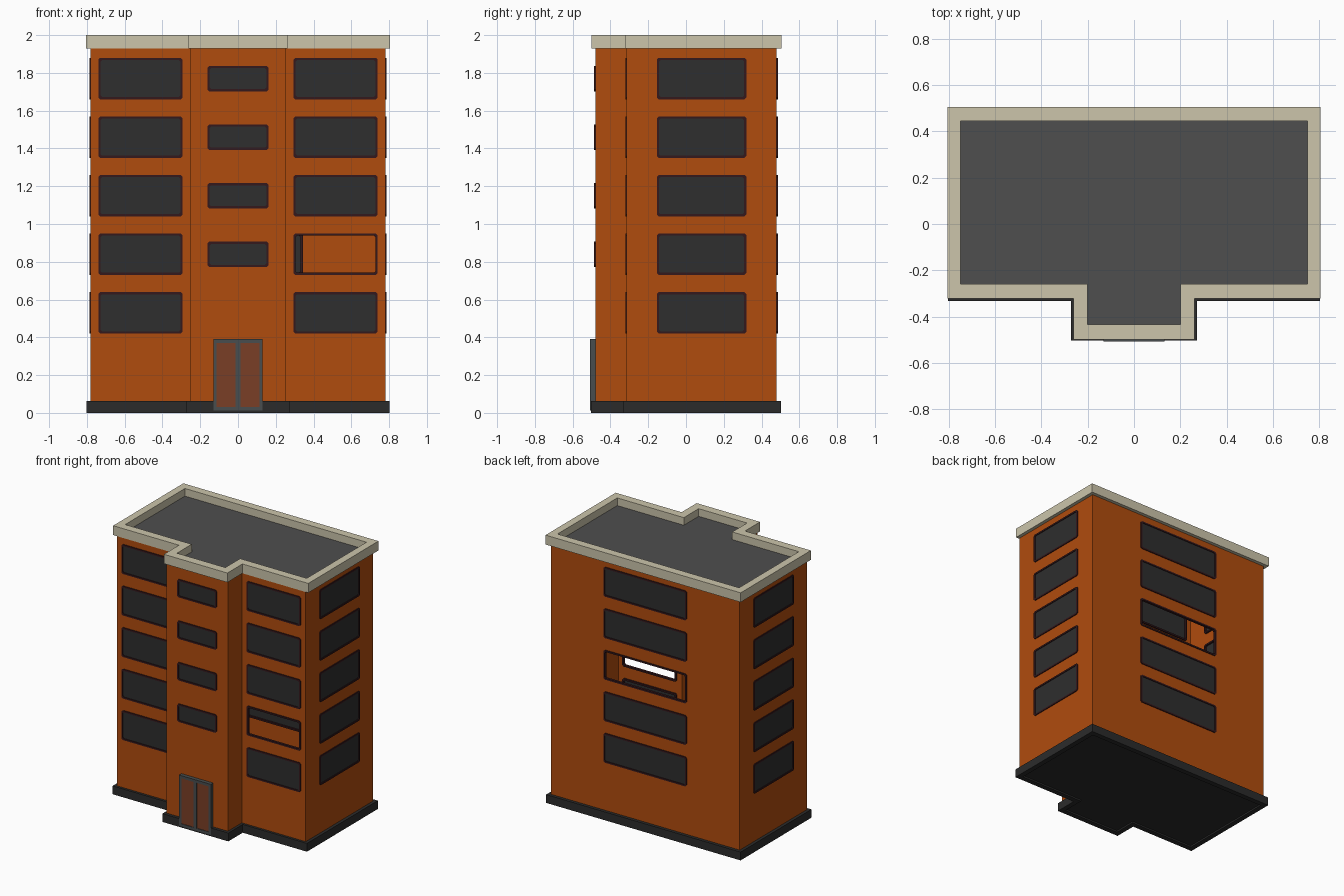
import bpy, bmesh
from mathutils import Vector

if "Cube" in bpy.data.objects:
    bpy.data.objects.remove(bpy.data.objects["Cube"])


def material(name, rgb):
    m = bpy.data.materials.new(name)
    lin = [(c / 255 / 12.92 if c < 10 else ((c / 255 + 0.055) / 1.055) ** 2.4) for c in rgb]
    m.diffuse_color = (*lin, 1)
    m.use_nodes = True
    m.node_tree.nodes["Principled BSDF"].inputs["Base Color"].default_value = m.diffuse_color
    return m


ORANGE = material("orange_wall", (176, 76, 13))
GLASS = material("dark_glass", (46, 46, 46))
FRAME = material("maroon_frame", (52, 24, 28))
BASE = material("charcoal_base", (43, 43, 43))
TRIM = material("beige_trim", (204, 197, 171))
ROOF = material("grey_roof", (78, 78, 78))
METAL = material("door_metal", (72, 77, 78))
PANEL = material("brown_door_glass", (122, 62, 38))


def finish(bm, name, mat):
    me = bpy.data.meshes.new(name)
    bm.to_mesh(me)
    bm.free()
    me.materials.append(mat)
    ob = bpy.data.objects.new(name, me)
    bpy.context.collection.objects.link(ob)
    return ob


def footprint(x, front, back, bx, bfront):
    """Counter-clockwise plan with a central bay at the front."""
    return [(-x, front), (-bx, front), (-bx, bfront), (bx, bfront),
            (bx, front), (x, front), (x, back), (-x, back)]


def ring(bm, outer, inner, place, lo, hi):
    """Closed band between two loops, extruded from lo to hi."""
    n = len(outer)
    loops = [[bm.verts.new(place(a, b, h)) for a, b in loop]
             for loop, h in ((outer, lo), (outer, hi), (inner, hi), (inner, lo))]
    for k in range(4):
        A, B = loops[k], loops[(k + 1) % 4]
        for i in range(n):
            j = (i + 1) % n
            bm.faces.new((A[i], A[j], B[j], B[i]))


def plan(a, b, h):
    return Vector((a, b, h))


def plate(name, loop, z, mat):
    bm = bmesh.new()
    bm.faces.new([bm.verts.new((x, y, z)) for x, y in loop])
    return finish(bm, name, mat)


def box(name, x0, x1, y0, y1, z0, z1, mat):
    bm = bmesh.new()
    bmesh.ops.create_cube(bm, size=1)
    for v in bm.verts:
        v.co = ((x0 + x1) / 2 + v.co.x * (x1 - x0), (y0 + y1) / 2 + v.co.y * (y1 - y0),
                (z0 + z1) / 2 + v.co.z * (z1 - z0))
    return finish(bm, name, mat)


def chamfered(w, z0, z1, c, inset=0.0):
    w, z0, z1 = w - inset, z0 + inset, z1 - inset
    return [(-w + c, z0), (w - c, z0), (w, z0 + c), (w, z1 - c),
            (w - c, z1), (-w + c, z1), (-w, z1 - c), (-w, z0 + c)]


Z0, Z1 = 0.05, 1.935


def wall(name, p0, p1, half=0, rows=(), open_row=None):
    """Wall sheet with a centred column of framed windows; one may be left open."""
    p0, p1 = Vector((*p0, 0)), Vector((*p1, 0))
    mid, u = (p0 + p1) / 2, (p1 - p0).normalized()
    n, hw = Vector((u.y, -u.x, 0)), (p1 - p0).length / 2

    def place(a, z, d):
        return mid + u * a + n * d + Vector((0, 0, z))

    g = 0.006  # wall opening sits behind the frame
    us = [-hw, -half + g, half - g, hw] if rows else [-hw, hw]
    zs = [Z0] + [z for a, b in rows for z in (a + g, b - g)] + [Z1]
    bm = bmesh.new()
    for i in range(len(us) - 1):
        for j in range(len(zs) - 1):
            if i == 1 and j % 2 == 1:
                continue
            bm.faces.new([bm.verts.new(place(a, z, 0)) for a, z in (
                (us[i], zs[j]), (us[i + 1], zs[j]), (us[i + 1], zs[j + 1]), (us[i], zs[j + 1]))])
    bmesh.ops.remove_doubles(bm, verts=bm.verts, dist=1e-5)
    finish(bm, name, ORANGE)
    if not rows:
        return
    frames, panes = bmesh.new(), bmesh.new()
    for k, (a, b) in enumerate(rows):
        inner = chamfered(half, a, b, 0.008, 0.012)
        ring(frames, chamfered(half, a, b, 0.01), inner, place, -0.012, 0.006)
        if k != open_row:
            panes.faces.new([panes.verts.new(place(x, z, 0.001)) for x, z in inner])
    bmesh.ops.recalc_face_normals(frames, faces=frames.faces)
    finish(frames, name + "_window_frames", FRAME)
    finish(panes, name + "_window_glass", GLASS)


# Walls with windows
big = [(0.42 + 0.31 * i, 0.64 + 0.31 * i) for i in range(5)]
small = [(0.772 + 0.31 * i, 0.907 + 0.31 * i) for i in range(4)]
P = footprint(0.78, -0.315, 0.48, 0.253, -0.48)
wall("front_left_wall", P[0], P[1], 0.223, big)
wall("bay_left_wall", P[1], P[2])
wall("bay_front_wall", P[2], P[3], 0.162, small)
wall("bay_right_wall", P[3], P[4])
wall("front_right_wall", P[4], P[5], 0.223, big, open_row=1)
wall("right_wall", P[5], P[6], 0.237, big)
wall("back_wall", P[6], P[7], 0.343, big, open_row=2)
wall("left_wall", P[7], P[0], 0.237, big)

# Base plinth and floor
bm = bmesh.new()
inner = footprint(0.765, -0.295, 0.465, 0.235, -0.465)
ring(bm, footprint(0.803, -0.333, 0.503, 0.272, -0.503), inner, plan, 0, 0.062)
bmesh.ops.recalc_face_normals(bm, faces=bm.faces)
finish(bm, "base_plinth", BASE)
plate("floor", inner[::-1], 0.012, BASE)

# Parapet and roof
bm = bmesh.new()
inner = footprint(0.75, -0.26, 0.445, 0.2, -0.435)
ring(bm, footprint(0.806, -0.322, 0.506, 0.262, -0.5), inner, plan, 1.93, 2.0)
bmesh.ops.recalc_face_normals(bm, faces=bm.faces)
finish(bm, "roof_parapet", TRIM)
plate("roof", inner, 1.943, ROOF)

# Double door: frame posts, rails and two glass leaves
yf, yb = -0.508, -0.478
for s, side in ((-1, "left"), (1, "right")):
    a, b = sorted((s * 0.113, s * 0.131))
    box("door_post_" + side, a, b, yf, yb, 0.012, 0.39, METAL)
    a, b = sorted((s * 0.014, s * 0.113))
    box("door_leaf_" + side, a, b, yf + 0.004, yb, 0.03, 0.37, PANEL)
box("door_mullion", -0.014, 0.014, yf, yb, 0.03, 0.37, METAL)
box("door_head", -0.113, 0.113, yf, yb, 0.37, 0.39, METAL)
box("door_sill", -0.113, 0.113, yf, yb, 0.012, 0.03, METAL)
